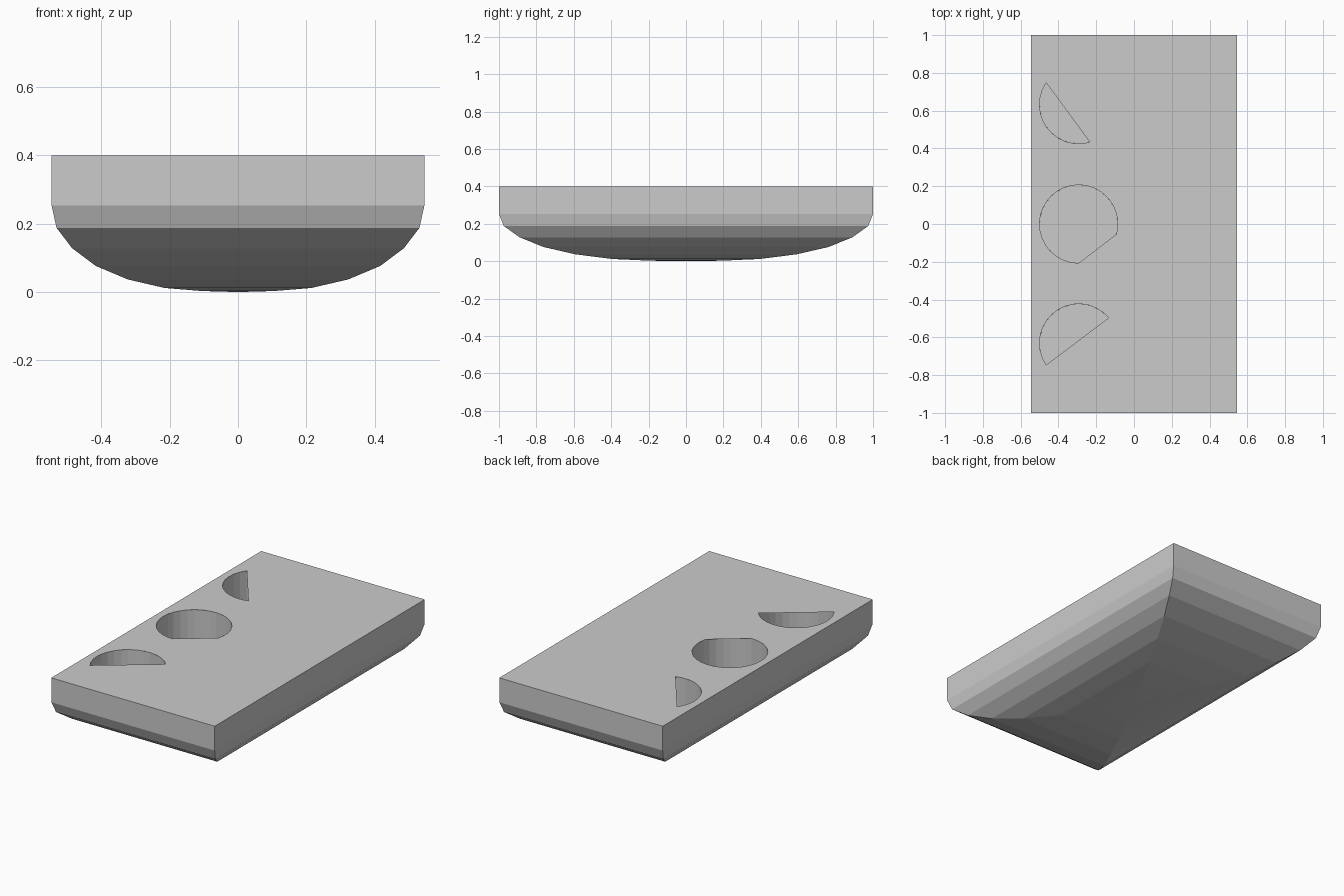
import bpy, bmesh
from math import sin, cos, radians, tau

if "Cube" in bpy.data.objects:
    bpy.data.objects.remove(bpy.data.objects["Cube"])

HX, HY, TOP, FLOOR = 0.545, 1.0, 0.4, 0.2
R, CX = 0.207, -0.293
# opening: centre y, arc start and end in degrees (closed by a straight chord)
OPENINGS = [(0.632, 146, 286.5), (0.0, -15, 270), (-0.63, 40, 214)]


def finish(bm, name):
    me = bpy.data.meshes.new(name)
    bm.to_mesh(me)
    bm.free()
    ob = bpy.data.objects.new(name, me)
    bpy.context.collection.objects.link(ob)
    return ob


def bridge(bm, a, b):
    n = len(a)
    for i in range(n):
        bm.faces.new((a[i], a[(i + 1) % n], b[(i + 1) % n], b[i]))


# body: stacked rectangles narrowing to a shallow point underneath
bm = bmesh.new()
levels = [(TOP, 1), (0.253, 1), (0.188, 0.974), (0.128, 0.89), (0.076, 0.762),
          (0.037, 0.592), (0.012, 0.395), (0.003, 0.195)]
prev = None
for z, s in levels:
    ring = [bm.verts.new((sx * HX * s, sy * HY * s, z))
            for sx, sy in ((-1, -1), (-1, 1), (1, 1), (1, -1))]
    if prev:
        bridge(bm, prev, ring)
    prev = ring
tip = bm.verts.new((0, 0, 0))
for i in range(4):
    bm.faces.new((prev[i], prev[(i + 1) % 4], tip))
finish(bm, "body")

# top plate: thin sheet with three shaped openings
bm = bmesh.new()


def outline(points):
    vs = [bm.verts.new((x, y, TOP)) for x, y in points]
    for i in range(len(vs)):
        bm.edges.new((vs[i - 1], vs[i]))


outline([(-HX, -HY), (HX, -HY), (HX, HY), (-HX, HY)])
for cy, a0, a1 in OPENINGS:
    n = max(8, round((a1 - a0) / 11.25))
    angles = [radians(a0 + (a1 - a0) * i / n) for i in range(n + 1)]
    outline([(CX + R * cos(a), cy + R * sin(a)) for a in angles])
bmesh.ops.triangle_fill(bm, use_beauty=True, use_dissolve=False,
                        edges=bm.edges[:], normal=(0, 0, 1))
for f in bm.faces:
    f.normal_update()
    if f.normal.z < 0:
        f.normal_flip()
finish(bm, "top_plate")

# round wells below the openings, partly covered by the plate
for k, (cy, a0, a1) in enumerate(OPENINGS):
    bm = bmesh.new()
    rim, base = [[bm.verts.new((CX + R * cos(tau * i / 32), cy + R * sin(tau * i / 32), z))
                  for i in range(32)] for z in (TOP, FLOOR)]
    bridge(bm, base[::1], rim)
    for f in bm.faces:
        f.normal_flip()
    bm.faces.new(base)
    finish(bm, f"well_{k + 1}")
